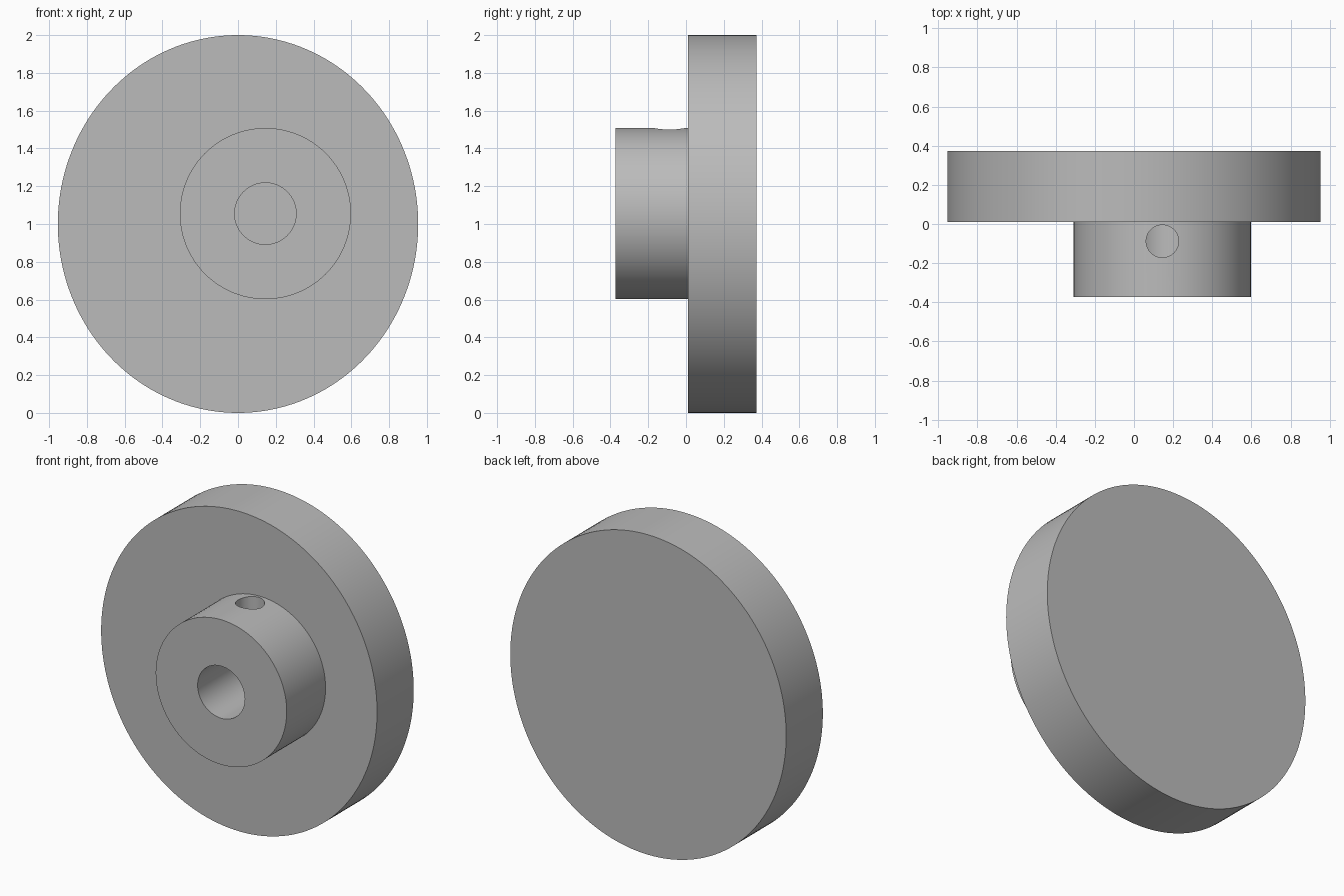
import bpy
from math import pi, radians

cube = bpy.data.objects.get("Cube")
if cube:
    bpy.data.objects.remove(cube, do_unlink=True)

grey = bpy.data.materials.new("plain grey")
grey.use_nodes = True
grey.diffuse_color = (0.5, 0.5, 0.5, 1)
grey.node_tree.nodes["Principled BSDF"].inputs["Base Color"].default_value = grey.diffuse_color

HUB_X, HUB_Z = 0.145, 1.055
FRONT, FACE, BACK = -0.373, 0.011, 0.373


def cylinder(name, radius, length, centre, upright=False, stretch=1, sides=96):
    """Cylinder along y, or along z when upright; stretch scales its x width."""
    tilt = 0 if upright else pi / 2
    bpy.ops.mesh.primitive_cylinder_add(vertices=sides, radius=radius, depth=length,
                                        location=centre, rotation=(tilt, 0, 0))
    obj = bpy.context.object
    obj.name = name
    obj.scale.x = stretch
    bpy.ops.object.transform_apply(location=False, rotation=True, scale=True)
    obj.data.materials.append(grey)
    return obj


def cut(target, cutter):
    mod = target.modifiers.new(cutter.name, 'BOOLEAN')
    mod.operation, mod.solver, mod.object = 'DIFFERENCE', 'EXACT', cutter
    bpy.context.view_layer.objects.active = target
    bpy.ops.object.modifier_apply(modifier=mod.name)
    bpy.data.objects.remove(cutter, do_unlink=True)


# Slightly oval cam disc
disc = cylinder("cam_disc", 1, BACK - FACE, (0, (FACE + BACK) / 2, 1), stretch=0.954, sides=160)

# Off-centre hub
hub = cylinder("hub", 0.453, FACE - FRONT, (HUB_X, (FRONT + FACE) / 2, HUB_Z))

# Shaft bore, then a set-screw hole from the top into the bore
cut(hub, cylinder("bore_cutter", 0.163, 0.8, (HUB_X, -0.2, HUB_Z), sides=64))
cut(hub, cylinder("screw_cutter", 0.083, 0.6, (HUB_X, -0.088, HUB_Z + 0.3), upright=True, sides=48))

# Smooth round walls with crisp rims
for obj in (disc, hub):
    bpy.ops.object.select_all(action='DESELECT')
    obj.select_set(True)
    bpy.context.view_layer.objects.active = obj
    bpy.ops.object.shade_smooth_by_angle(angle=radians(30))
